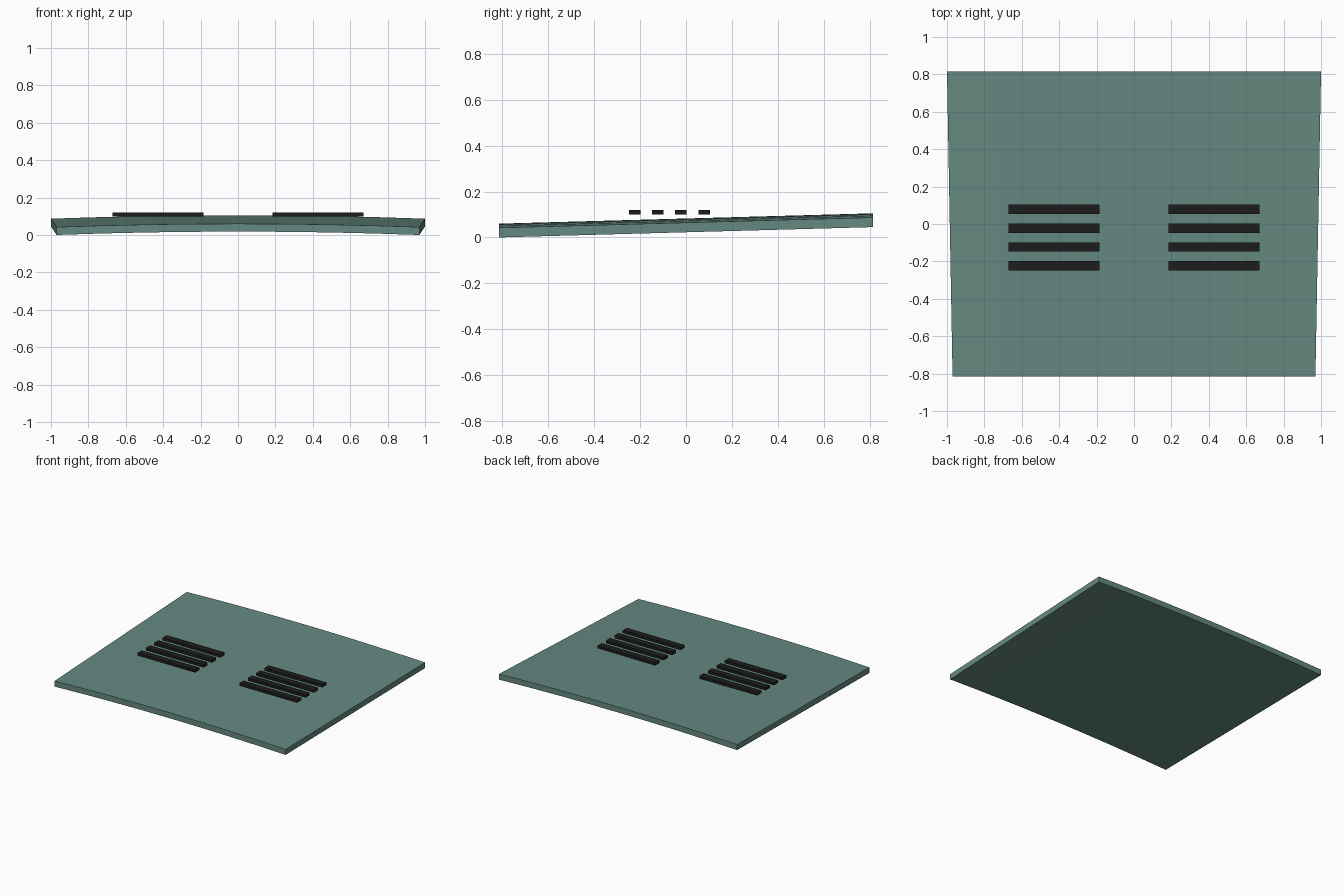
import bpy, bmesh

if "Cube" in bpy.data.objects:
    bpy.data.objects.remove(bpy.data.objects["Cube"])

def material(name, col):
    m = bpy.data.materials.new(name)
    m.diffuse_color = (*col, 1)
    m.use_nodes = True
    m.node_tree.nodes["Principled BSDF"].inputs["Base Color"].default_value = m.diffuse_color
    return m

def make_object(name, bm, mat):
    bmesh.ops.recalc_face_normals(bm, faces=bm.faces)
    me = bpy.data.meshes.new(name)
    bm.to_mesh(me)
    bm.free()
    me.materials.append(mat)
    ob = bpy.data.objects.new(name, me)
    bpy.context.collection.objects.link(ob)
    return ob

green = material("panel_green", (0.13, 0.25, 0.22))
black = material("slat_black", (0.012, 0.012, 0.012))

# Crowned, tapered panel: crosswise arch, rising towards the back
SEGS, THICK, CROWN = 8, 0.042, 0.018
bm = bmesh.new()
rows = []
for y, half, z in ((-0.815, 0.97, 0.0), (0.815, 1.0, 0.045)):
    for dz in (0, THICK):
        row = []
        for i in range(SEGS + 1):
            t = 2 * i / SEGS - 1
            row.append(bm.verts.new((half * t, y, z + dz + CROWN * (1 - t * t))))
        rows.append(row)
front_low, front_top, back_low, back_top = rows
loop = [front_low, front_top, back_top, back_low]
for a, b in zip(loop, loop[1:] + loop[:1]):
    for i in range(SEGS):
        bm.faces.new((a[i], a[i + 1], b[i + 1], b[i]))
for i in (0, SEGS):
    bm.faces.new([r[i] for r in loop])
make_object("panel", bm, green)

# Two banks of four vent slats
for side, label in ((-1, "left"), (1, "right")):
    for k in range(4):
        bm = bmesh.new()
        bmesh.ops.create_cube(bm, size=1)
        bmesh.ops.scale(bm, verts=bm.verts, vec=(0.485, 0.05, 0.02))
        ob = make_object(f"vent_slat_{label}_{k + 1}", bm, black)
        ob.location = (side * 0.428, -0.224 + 0.101 * k, 0.109)
